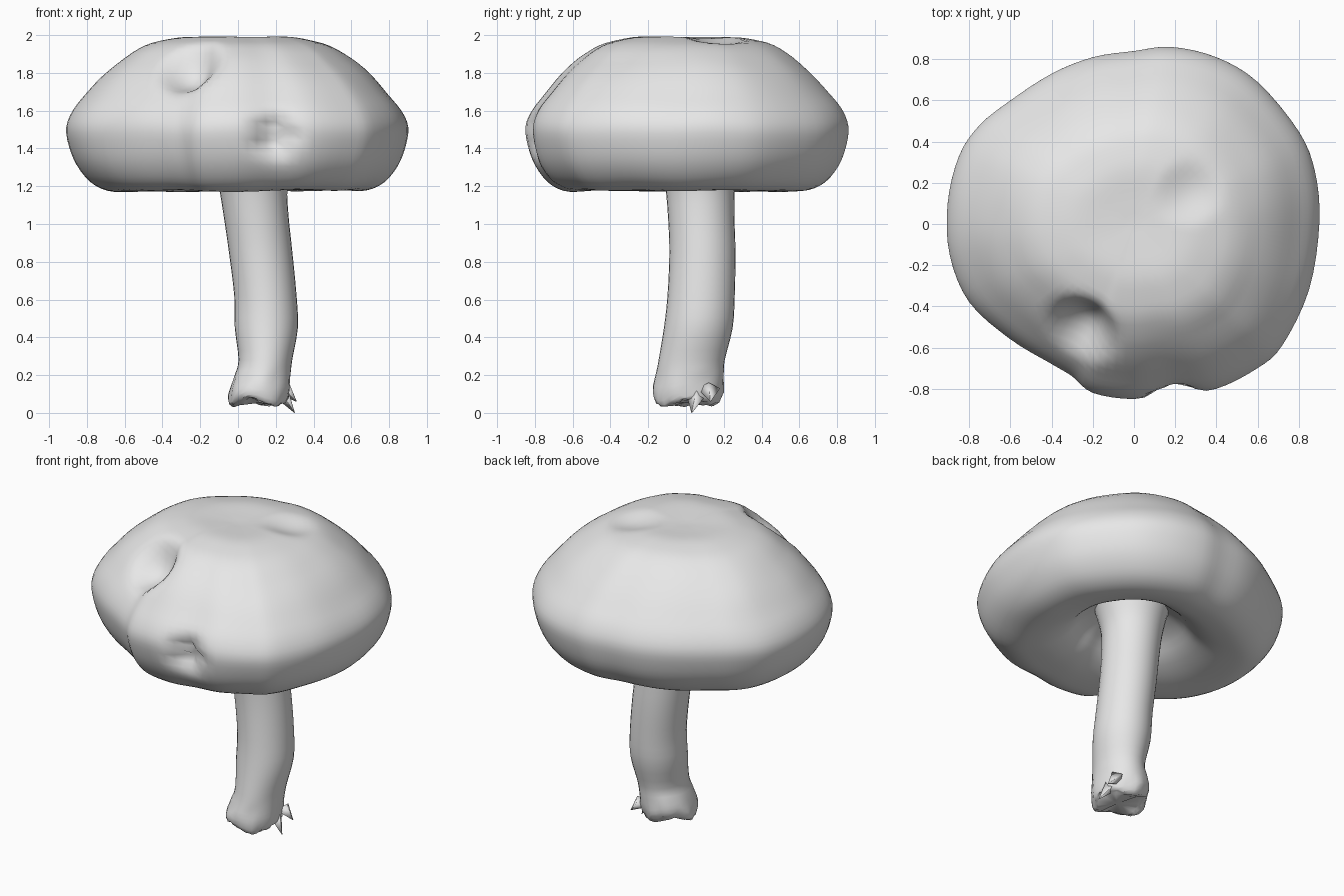
import bpy, bmesh, math, random
from mathutils import Vector, noise

if "Cube" in bpy.data.objects:
    bpy.data.objects.remove(bpy.data.objects["Cube"])

random.seed(4)
grey = bpy.data.materials.new("mushroom grey")
grey.diffuse_color = (0.8, 0.8, 0.8, 1)
grey.use_nodes = True
grey.node_tree.nodes["Principled BSDF"].inputs["Base Color"].default_value = grey.diffuse_color


def spline(points, steps, closed=False):
    """Catmull-Rom curve through points of any dimension."""
    n, out = len(points), []
    for i in range(n if closed else n - 1):
        ids = [i - 1, i, i + 1, i + 2]
        ids = [k % n if closed else min(max(k, 0), n - 1) for k in ids]
        a, b, c, d = (points[k] for k in ids)
        for s in range(steps):
            t = s / steps
            out.append(tuple(0.5 * (2 * q + (r - p) * t + (2 * p - 5 * q + 4 * r - u) * t * t
                                    + (3 * q - p - 3 * r + u) * t ** 3)
                             for p, q, r, u in zip(a, b, c, d)))
    if not closed:
        out.append(tuple(points[-1]))
    return out


def loft(name, rings, close_start=False, close_end=False):
    """Skin a list of equally sized closed rings."""
    bm = bmesh.new()
    rows = [[bm.verts.new(p) for p in ring] for ring in rings]
    n = len(rows[0])
    for lo, hi in zip(rows, rows[1:]):
        for i in range(n):
            bm.faces.new((lo[i], lo[(i + 1) % n], hi[(i + 1) % n], hi[i]))
    for row, wanted in ((rows[0], close_start), (rows[-1], close_end)):
        if wanted:
            mid = sum((v.co for v in row), Vector()) / n
            c = bm.verts.new(mid)
            for i in range(n):
                bm.faces.new((row[i], row[(i + 1) % n], c))
    bmesh.ops.recalc_face_normals(bm, faces=bm.faces)
    for f in bm.faces:
        f.smooth = True
    me = bpy.data.meshes.new(name)
    bm.to_mesh(me)
    bm.free()
    me.materials.append(grey)
    ob = bpy.data.objects.new(name, me)
    bpy.context.collection.objects.link(ob)
    return ob


# Cap: top-view outline, scaled by a side profile (scale, height)
outline = spline([(0.90, 0), (0.88, 0.25), (0.8, 0.45), (0.6, 0.69), (0.4, 0.81), (0.18, 0.86),
                  (0, 0.84), (-0.2, 0.81), (-0.4, 0.73), (-0.6, 0.6), (-0.75, 0.48),
                  (-0.85, 0.33), (-0.905, 0.1), (-0.895, -0.15), (-0.8, -0.38), (-0.6, -0.56),
                  (-0.4, -0.68), (-0.3, -0.74), (-0.2, -0.82), (0, -0.85), (0.2, -0.82),
                  (0.4, -0.8), (0.6, -0.7), (0.72, -0.59), (0.85, -0.32)], 4, True)
profile = spline([(0.03, 1.98), (0.15, 1.985), (0.3, 1.99), (0.42, 1.975), (0.54, 1.945),
                  (0.66, 1.88), (0.78, 1.79), (0.88, 1.69), (0.96, 1.6), (1, 1.51), (0.985, 1.41),
                  (0.94, 1.31), (0.86, 1.225), (0.76, 1.182), (0.65, 1.178), (0.53, 1.195),
                  (0.42, 1.24), (0.32, 1.32), (0.2, 1.37)], 3)

# Pits in the cap: centre, radius, push, number of radiating creases
pits = [(Vector((-0.25, -0.51, 1.83)), 0.22, Vector((0.04, 0.07, -0.09)), 0),
        (Vector((0.19, -0.82, 1.47)), 0.17, Vector((0, 0.09, 0)), 5),
        (Vector((0.27, 0.15, 1.99)), 0.18, Vector((0, 0, -0.035)), 0)]


def cap_point(x, y, t, z, under):
    k = max(0, (0.7 - t) / 0.5) if under else 0
    p = Vector((x * t + 0.09 * k, y * t + 0.08 * k, z))
    bump = noise.noise(p * 3.0)
    p.z += 0.012 * bump * (1 if z < 1.9 else 0.4)
    for centre, radius, push, creases in pits:
        d = p - centre
        if d.length < radius:
            f = (1 - (d.length / radius) ** 2) ** 2
            if creases:
                f *= 0.75 + 0.25 * math.cos(creases * math.atan2(d.z, d.x))
            p += push * f
    return p


rings = []
for i, (t, z) in enumerate(profile):
    under = i > len(profile) // 2
    rings.append([cap_point(x, y, t, z, under) for x, y in outline])
loft("cap", rings, close_start=True)

# Stem: height, centre x, centre y, half width x, half width y
stations = spline([(0.055, 0.12, -0.01, 0.12, 0.12), (0.065, 0.11, 0.0, 0.155, 0.165),
                   (0.12, 0.115, 0.01, 0.16, 0.185), (0.2, 0.13, 0.02, 0.15, 0.18),
                   (0.28, 0.145, 0.03, 0.142, 0.175), (0.45, 0.15, 0.065, 0.167, 0.182),
                   (0.62, 0.145, 0.08, 0.165, 0.178), (0.85, 0.12, 0.087, 0.168, 0.175),
                   (1.05, 0.095, 0.08, 0.172, 0.176), (1.2, 0.08, 0.075, 0.182, 0.185),
                   (1.32, 0.08, 0.075, 0.21, 0.21), (1.4, 0.08, 0.075, 0.24, 0.23)], 3)
rings = []
for z, cx, cy, rx, ry in stations:
    ring = []
    for i in range(32):
        a = math.tau * i / 32
        rough = max(0, 1 - z / 0.25)
        w = 1 + 0.12 * rough * noise.noise(Vector((math.cos(a) * 2.5, math.sin(a) * 2.5, z * 8)))
        dz = 0.025 * rough * math.sin(3 * a + 1) + 0.012 * rough * random.uniform(-1, 1)
        ring.append((cx + rx * w * math.cos(a), cy + ry * w * math.sin(a), z + dz))
    rings.append(ring)
loft("stem", rings, close_start=True, close_end=True)

# Torn splinters at the foot
for n, (base, tip) in enumerate([((0.23, 0.06, 0.11), (0.3, 0.03, 0.0)),
                                 ((0.24, 0.12, 0.13), (0.31, 0.13, 0.06))]):
    b, e = Vector(base), Vector(tip)
    side = Vector((0, 0.06, 0))
    up = Vector((0.03, 0, 0.03))
    loft("splinter_%d" % (n + 1), [[b + side, b + up, b - side, b - up],
                                   [e + side * 0.03, e + up * 0.03, e - side * 0.03, e - up * 0.03]],
         True, True)
